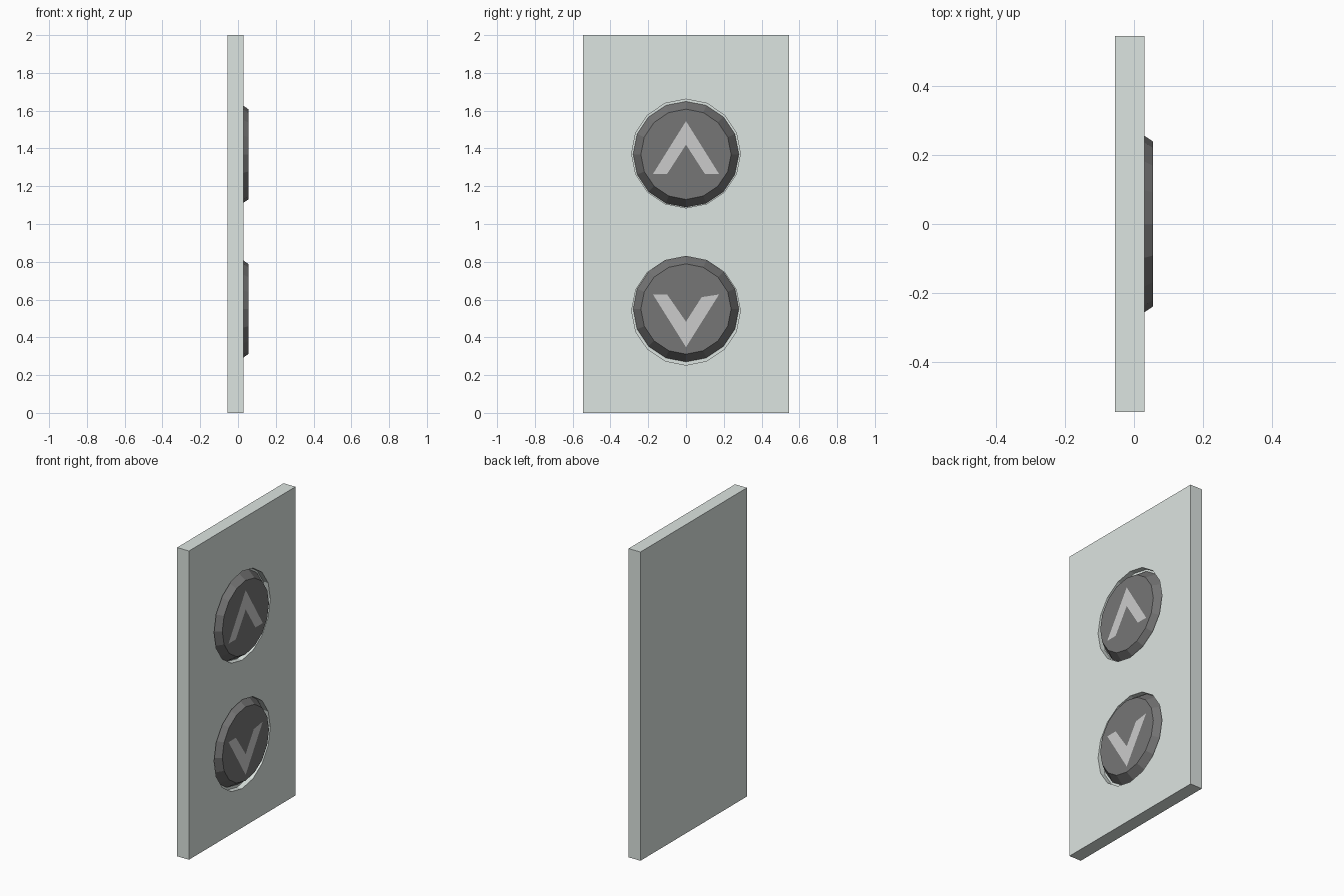
import bpy, bmesh
from math import pi
from mathutils import Matrix

if "Cube" in bpy.data.objects:
    bpy.data.objects.remove(bpy.data.objects["Cube"])

FLOOR, FACE, TOP = -0.005, 0.03, 0.0545   # recess floor, plate face, button face


def material(name, rgb):
    m = bpy.data.materials.new(name)
    m.diffuse_color = (*rgb, 1)
    m.use_nodes = True
    m.node_tree.nodes["Principled BSDF"].inputs["Base Color"].default_value = m.diffuse_color
    return m


def make(name, bm, mat=None):
    me = bpy.data.meshes.new(name)
    bm.to_mesh(me)
    bm.free()
    ob = bpy.data.objects.new(name, me)
    bpy.context.collection.objects.link(ob)
    if mat:
        me.materials.append(mat)
    return ob


def disc(name, x0, x1, r0, r1, z, mat=None, open_back=False):
    """16-sided frustum lying along x"""
    bm = bmesh.new()
    place = Matrix.Translation(((x0 + x1) / 2, 0, z)) @ Matrix.Rotation(pi / 2, 4, 'Y')
    bmesh.ops.create_cone(bm, cap_ends=True, segments=16, radius1=r0, radius2=r1,
                          depth=x1 - x0, matrix=place)
    if open_back:
        back = [f for f in bm.faces if all(abs(v.co.x - x0) < 1e-5 for v in f.verts)]
        bmesh.ops.delete(bm, geom=back, context='FACES_ONLY')
    return make(name, bm, mat)


def chevron(name, points, mat):
    bm = bmesh.new()
    for quad in ((0, 1, 2, 3), (0, 3, 4, 5)):
        vs = [bm.verts.new((0.055, *points[i])) for i in quad]
        face = bm.faces.new(vs)
        face.normal_update()
        if face.normal.x < 0:
            face.normal_flip()
    bmesh.ops.remove_doubles(bm, verts=bm.verts, dist=1e-5)
    return make(name, bm, mat)


plate_mat = material("plate_grey", (0.72, 0.78, 0.75))
button_mat = material("button_dark", (0.18, 0.18, 0.18))
arrow_mat = material("arrow_light", (0.75, 0.75, 0.75))

# Wall plate
bm = bmesh.new()
bmesh.ops.create_cube(bm, size=1, matrix=Matrix.Translation(((FACE - 0.055) / 2, 0, 1))
                      @ Matrix.Diagonal((FACE + 0.055, 1.09, 2, 1)))
plate = make("wall_plate", bm, plate_mat)

# Round blind recesses and the tapered buttons sitting in them
for label, hole_z, button_z in (("up", 1.373, 1.369), ("down", 0.541, 0.55)):
    cutter = disc(label + "_recess_cutter", FLOOR, 0.1, 0.288, 0.288, hole_z)
    cutter.hide_render = True
    cutter.hide_set(True)
    cut = plate.modifiers.new(label + "_recess", 'BOOLEAN')
    cut.operation, cut.solver, cut.object = 'DIFFERENCE', 'EXACT', cutter
    disc(label + "_button", FLOOR, TOP, 0.28, 0.239, button_z, button_mat, open_back=True)

# Arrow markings: outer tip, outer foot, inner foot, inner tip, inner foot, outer foot
chevron("up_arrow", [(0, 1.545), (-0.175, 1.265), (-0.1, 1.265), (0, 1.42),
                     (0.1, 1.265), (0.175, 1.265)], arrow_mat)
chevron("down_arrow", [(0, 0.348), (-0.175, 0.627), (-0.1, 0.627), (0, 0.483),
                       (0.083, 0.613), (0.175, 0.627)], arrow_mat)
